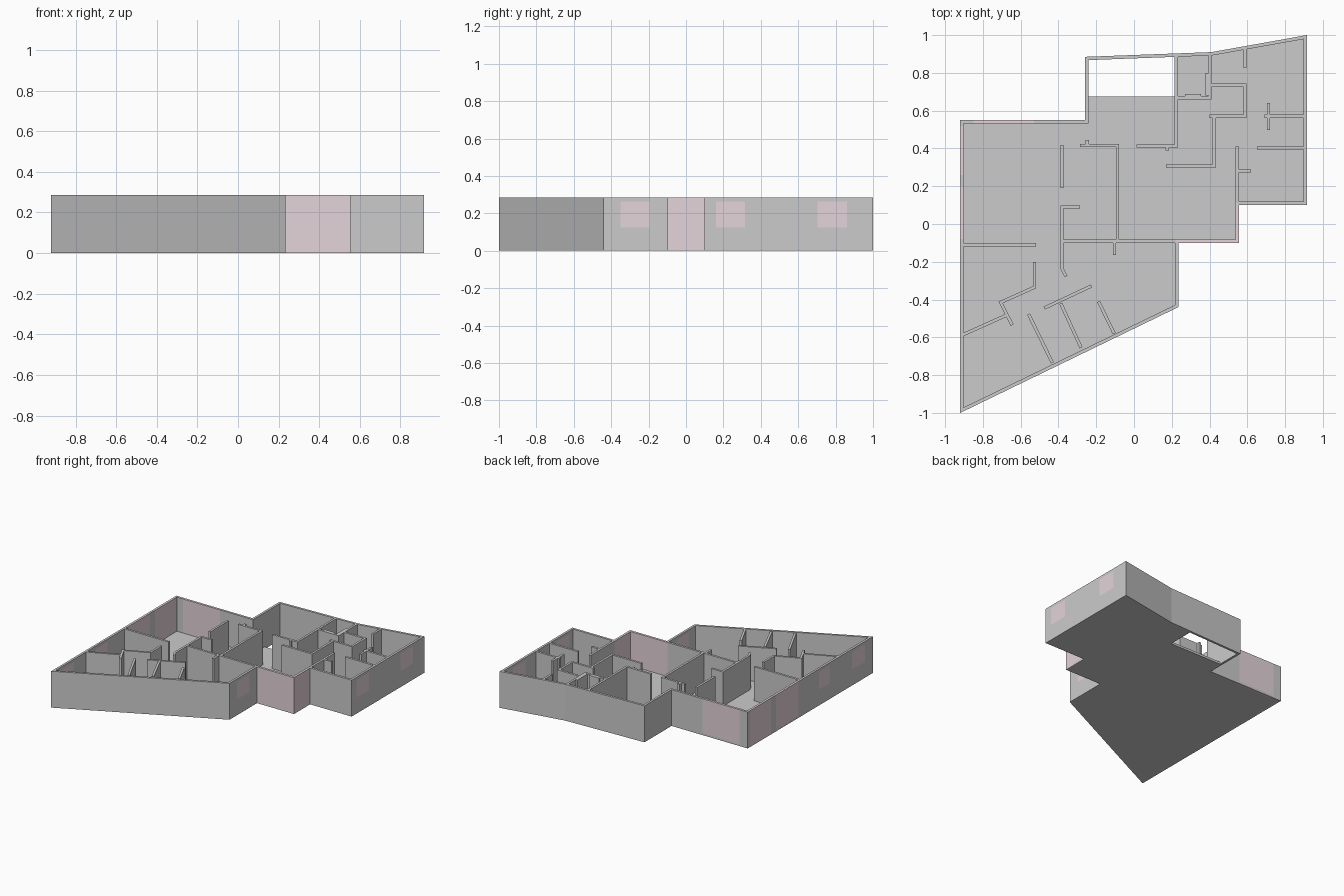
import bpy, bmesh
from mathutils import Vector as V

if "Cube" in bpy.data.objects:
    bpy.data.objects.remove(bpy.data.objects["Cube"])

H, T, FLOOR = 0.285, 0.018, 0.018

glass_mat = bpy.data.materials.new("tinted_glass")
glass_mat.diffuse_color = (0.78, 0.66, 0.70, 0.6)
glass_mat.use_nodes = True
glass_mat.node_tree.nodes["Principled BSDF"].inputs["Base Color"].default_value = glass_mat.diffuse_color


def prism(bm, pts, z0, z1):
    """Vertical prism over a flat polygon."""
    face = bm.faces.new([bm.verts.new((p[0], p[1], z0)) for p in pts])
    ext = bmesh.ops.extrude_face_region(bm, geom=[face], use_keep_orig=True)
    verts = [g for g in ext["geom"] if isinstance(g, bmesh.types.BMVert)]
    bmesh.ops.translate(bm, verts=verts, vec=(0, 0, z1 - z0))


def finish(name, bm, mat=None):
    bmesh.ops.recalc_face_normals(bm, faces=bm.faces)
    mesh = bpy.data.meshes.new(name)
    bm.to_mesh(mesh)
    bm.free()
    obj = bpy.data.objects.new(name, mesh)
    bpy.context.collection.objects.link(obj)
    if mat:
        mesh.materials.append(mat)


# Building outline, counter-clockwise from the front left corner
outline = [V(p) for p in [
    (-0.92, -1.0), (0.235, -0.44), (0.235, -0.10), (0.555, -0.10),
    (0.555, 0.10), (0.915, 0.10), (0.915, 1.0), (0.41, 0.91),
    (-0.26, 0.885), (-0.26, 0.55), (-0.92, 0.55)]]
n = len(outline)


def inward(i):
    d = (outline[(i + 1) % n] - outline[i]).normalized()
    return V((-d.y, d.x))


def inner_corner(i):
    a, b = inward(i - 1), inward(i % n)
    return outline[i % n] + (a + b) * T / (1 + a.dot(b))


# Openings per outline edge: start, end (distance along edge), sill, head
full = (0.0, H)
high = (0.125, 0.262)
openings = {
    1: [(0.09, 0.245, *high)],
    2: [(0.0, 0.32, *full)],
    3: [(0.0, 0.20, *full)],
    5: [(0.06, 0.215, *high), (0.603, 0.76, *high)],
    9: [(0.27, 0.59, *full)],
    10: [(0.03, 0.29, *full), (0.35, 0.63, *full),
         (0.88, 1.02, *high), (1.29, 1.45, *high)],
}

# Outer walls with glazing set into the openings
walls, glass = bmesh.new(), bmesh.new()
for i in range(n):
    a, b = outline[i], outline[(i + 1) % n]
    length = (b - a).length
    d, nrm = (b - a).normalized(), inward(i)

    def piece(bm, s, e, z0, z1):
        si = inner_corner(i) if s <= 0.001 else a + d * s + nrm * T
        ei = inner_corner(i + 1) if e >= length - 0.001 else a + d * e + nrm * T
        prism(bm, [a + d * s, a + d * e, ei, si], z0, z1)

    pos = 0.0
    for s, e, sill, head in openings.get(i, []):
        if s > pos + 0.001:
            piece(walls, pos, s, 0, H)
        if sill > 0:
            piece(walls, s, e, 0, sill)
        if head < H:
            piece(walls, s, e, head, H)
        piece(glass, s, e, sill, head)
        pos = e
    if pos < length - 0.001:
        piece(walls, pos, length, 0, H)
finish("outer_walls", walls)
finish("window_glass", glass, glass_mat)

# Floor slab, leaving the open light well at the back
floor = bmesh.new()
well = [(0.224, 0.90), (0.224, 0.675), (-0.26, 0.675)]
prism(floor, outline[:8] + well + outline[9:], 0, FLOOR)
finish("floor_slab", floor)

# Partition centre lines by area: chains of x, y points
partitions = {
    "back_room_partitions": [
        [(0.224, 0.89), (0.224, 0.413), (0.013, 0.413)],
        [(0.224, 0.668), (0.402, 0.668), (0.402, 0.90)],
        [(0.388, 0.80), (0.388, 0.68)], [(0.27, 0.68), (0.355, 0.68)],
        [(0.402, 0.735), (0.588, 0.735), (0.588, 0.57), (0.40, 0.57)],
        [(0.425, 0.57), (0.425, 0.307), (0.17, 0.307)],
        [(0.176, 0.413), (0.176, 0.39)],
        [(0.588, 0.93), (0.588, 0.825)]],
    "right_room_partitions": [
        [(0.69, 0.57), (0.905, 0.57)], [(0.712, 0.64), (0.712, 0.497)],
        [(0.65, 0.402), (0.905, 0.402)],
        [(0.547, 0.41), (0.547, 0.10)], [(0.547, 0.28), (0.62, 0.28)]],
    "middle_partitions": [
        [(-0.285, 0.415), (-0.088, 0.415), (-0.088, -0.09)],
        [(-0.247, 0.445), (-0.247, 0.415)],
        [(-0.381, 0.418), (-0.381, 0.19)],
        [(-0.287, 0.09), (-0.381, 0.09), (-0.381, -0.235), (-0.36, -0.278)],
        [(-0.381, -0.091), (0.235, -0.091)],
        [(-0.103, -0.09), (-0.103, -0.165)]],
    "front_room_partitions": [
        [(-0.91, -0.11), (-0.52, -0.11)],
        [(-0.527, -0.20), (-0.527, -0.335), (-0.706, -0.415), (-0.645, -0.535)],
        [(-0.675, -0.483), (-0.91, -0.588)],
        [(-0.475, -0.445), (-0.225, -0.328)],
        [(-0.388, -0.42), (-0.28, -0.655)],
        [(-0.558, -0.478), (-0.432, -0.735)],
        [(-0.188, -0.41), (-0.105, -0.58)]],
}


def wall_chain(bm, pts, t=0.017):
    """Mitred wall of constant thickness along a chain of points."""
    pts = [V(p) for p in pts]
    nrms = []
    for p, q in zip(pts, pts[1:]):
        d = (q - p).normalized()
        nrms.append(V((-d.y, d.x)))
    offs = []
    for k in range(len(pts)):
        a, b = nrms[max(k - 1, 0)], nrms[min(k, len(nrms) - 1)]
        offs.append((a + b) * (t / 2) / (1 + a.dot(b)))
    prism(bm, [p - o for p, o in zip(pts, offs)]
          + [p + o for p, o in zip(pts[::-1], offs[::-1])], 0.001, H)


for name, chains in partitions.items():
    bm = bmesh.new()
    for chain in chains:
        wall_chain(bm, chain)
    finish(name, bm)
